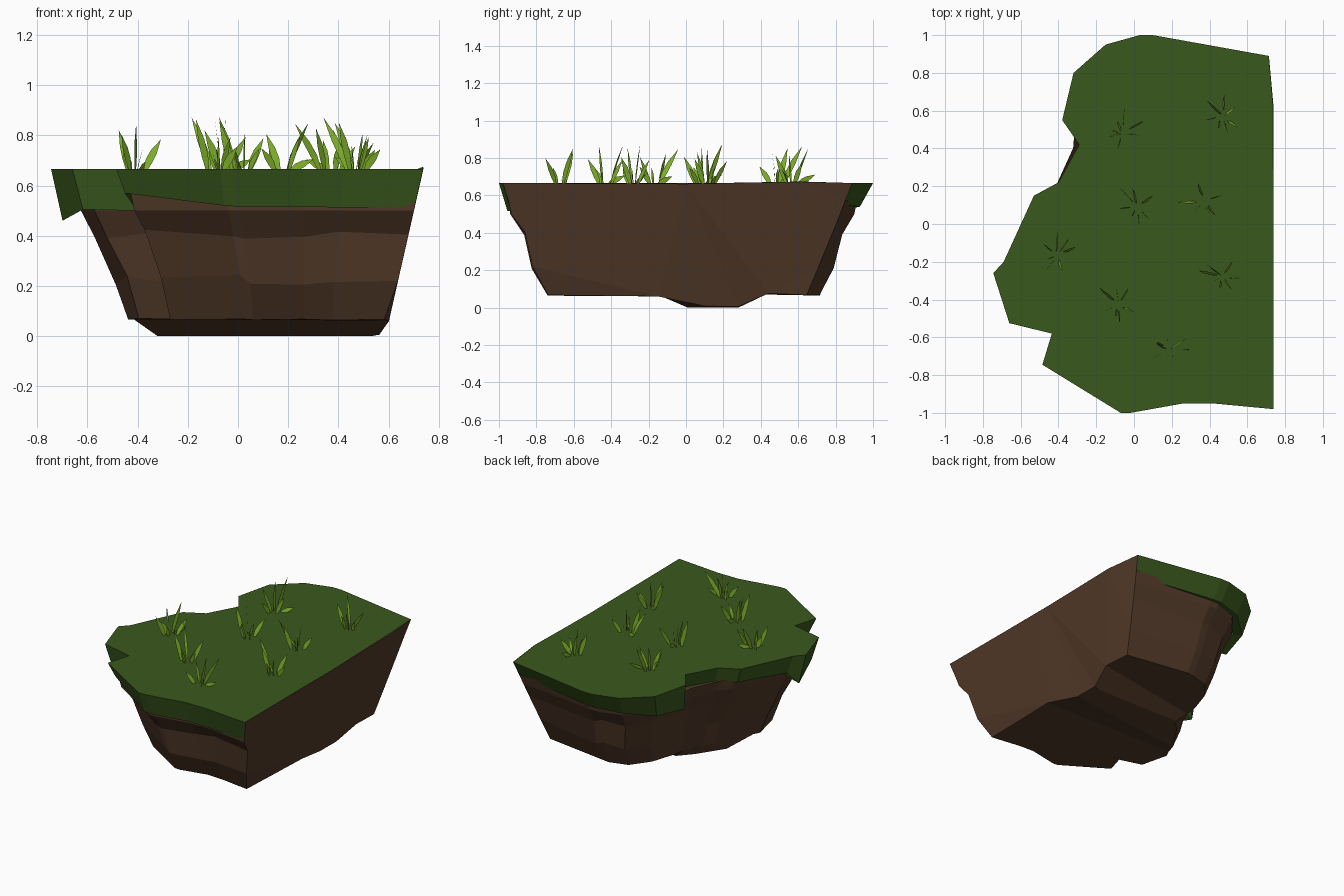
import bpy, bmesh, math, random
from mathutils import Vector

if "Cube" in bpy.data.objects:
    bpy.data.objects.remove(bpy.data.objects["Cube"])

random.seed(11)


def material(name, rgb):
    m = bpy.data.materials.new(name)
    m.diffuse_color = (*rgb, 1)
    m.use_nodes = True
    m.node_tree.nodes["Principled BSDF"].inputs["Base Color"].default_value = m.diffuse_color
    return m


TURF = material("turf green", (0.041, 0.098, 0.0125))
SOIL = material("soil brown", (0.085, 0.042, 0.022))
BLADE = material("blade green", (0.22, 0.45, 0.025))


def make_object(name, bm, mat, fix_normals=True):
    if fix_normals:
        bmesh.ops.recalc_face_normals(bm, faces=bm.faces)
    me = bpy.data.meshes.new(name)
    bm.to_mesh(me)
    bm.free()
    me.materials.append(mat)
    ob = bpy.data.objects.new(name, me)
    bpy.context.collection.objects.link(ob)
    return ob


# Plan outline from the front right corner, round the left, to the back right
# corner: x, y and the height of the turf's lower hem
OUTLINE = [
    (0.737, -0.98, 0.515), (0.42, -0.95, 0.513), (0.26, -0.95, 0.515), (-0.02, -1.0, 0.517),
    (-0.07, -1.0, 0.52), (-0.485, -0.745, 0.57), (-0.435, -0.58, 0.50), (-0.66, -0.525, 0.505),
    (-0.745, -0.26, 0.46), (-0.69, -0.20, 0.54), (-0.53, 0.15, 0.56), (-0.40, 0.22, 0.56),
    (-0.29, 0.42, 0.56), (-0.38, 0.55, 0.48), (-0.32, 0.80, 0.50), (-0.15, 0.95, 0.53),
    (0.03, 1.0, 0.54), (0.10, 1.0, 0.54), (0.712, 0.89, 0.55)]
# The soil follows the same outline but with a shallower notch
SMOOTHED = {8: (-0.72, -0.26), 11: (-0.46, 0.24), 12: (-0.37, 0.44),
            13: (-0.36, 0.57), 14: (-0.29, 0.78)}
TOP = 0.666
LAST = len(OUTLINE) - 1


def wall_x(y, z):
    """The cut right-hand wall leans inward going down."""
    return 0.738 - 0.225 * (TOP - z) - max(0, y - 0.6) * 0.085


def ring(sx, s_front, s_back, z=None, jitter=0.0, lip=0.0, ends=None):
    """The outline shrunk toward the wall side, its ends kept on the wall."""
    pts = []
    for i, (x, y, hem) in enumerate(OUTLINE):
        h = max(hem, lip) if z is None else z + random.uniform(-jitter, jitter)
        if ends:
            x, y = SMOOTHED.get(i, (x, y))
        px, py = 0.27 + (x - 0.27) * sx, y * (s_front if y < 0 else s_back)
        if i in (0, LAST):
            h = h if z is None else z
            py = ends[i > 0] if ends else py
            px = wall_x(py, h) - (0.02 if lip else 0)
        pts.append(Vector((px, py, h)))
    return pts


def strips(bm, rings):
    rows = [[bm.verts.new(p) for p in r] for r in rings]
    for a, b in zip(rows, rows[1:]):
        for i in range(LAST):
            bm.faces.new((a[i], a[i + 1], b[i + 1], b[i]))
    return rows


# Turf: top sheet, hanging hem and its underside
bm = bmesh.new()
rows = strips(bm, [ring(1, 1, 1, TOP), ring(0.955, 0.955, 0.93),
                   ring(0.88, 0.925, 0.88, lip=0.51)])
bm.faces.new(rows[0] + [bm.verts.new((wall_x(0.62, TOP), 0.62, TOP + 0.008)),
                        bm.verts.new((wall_x(0, TOP), 0, TOP - 0.003))])
make_object("turf", bm, TURF)

# Soil: stacked shrinking rings
bm = bmesh.new()
rows = strips(bm, [ring(0.925, 0.945, 0.915, 0.575, ends=(-0.95, 0.853)),
                   ring(0.905, 0.94, 0.90, 0.50, ends=(-0.935, 0.824)),
                   ring(0.85, 0.865, 0.835, 0.405, 0.02, ends=(-0.862, 0.786)),
                   ring(0.765, 0.825, 0.79, 0.22, 0.025, ends=(-0.82, 0.71)),
                   ring(0.715, 0.74, 0.715, 0.067, 0.004, ends=(-0.738, 0.645))])
base = rows[-1]
base[0].co.x -= 0.02
# Low lump in the underside that the model stands on
w_front, w_back, l_front, l_back = [bm.verts.new((wall_x(y, z) - d, y, z)) for y, z, d in
                                    ((-0.15, 0.06, 0), (0.44, 0.076, 0),
                                     (0.10, 0.008, 0.025), (0.28, 0.006, 0.025))]
low = [bm.verts.new(p) for p in ((-0.32, 0.01, 0), (-0.20, 0.19, 0), (-0.12, 0.28, 0))]
toe = [bm.verts.new((0.53, y, 0)) for y in (0.27, 0.11)]
for f in (base[:10] + [w_front], base[12:] + [w_back],
          [w_front, base[9], low[0], toe[1], l_front], [base[9], base[10], low[0]],
          [base[10], base[11], low[1], low[0]], [base[11], base[12], low[2], low[1]],
          [base[12], w_back, l_back, toe[0], low[2]],
          [l_front, l_back, toe[0], toe[1]], low + toe):
    bm.faces.new(f)
# Cut wall on the right, running up to the turf
crest = [bm.verts.new((wall_x(y, z) + 0.001, y, z)) for y, z in
         ((0.89, TOP), (0.62, TOP + 0.007), (0, TOP - 0.004), (-0.98, TOP))]
wall = bm.faces.new([r[0] for r in rows] + [w_front, l_front, l_back, w_back]
                    + [r[LAST] for r in reversed(rows)] + crest)
bmesh.ops.recalc_face_normals(bm, faces=bm.faces)
bmesh.ops.triangulate(bm, faces=[wall])
make_object("soil", bm, SOIL)


# Grass tufts: pointed blades leaning outward
def blade(bm, base, angle, height, lean, width):
    out = Vector((math.cos(angle), math.sin(angle), 0))
    twist = angle + random.uniform(-0.6, 0.6)
    side = Vector((math.cos(twist), math.sin(twist), -lean / height * 0.8)).normalized()
    left, right = [], []
    for t, w in ((0, 0.45), (0.3, 0.9), (0.6, 0.85)):
        c = base + out * lean * t ** 1.2 + Vector((0, 0, height * t))
        left.append(bm.verts.new(c - side * width * w / 2))
        right.append(bm.verts.new(c + side * width * w / 2))
    tip = bm.verts.new(base + out * lean + Vector((0, 0, height)))
    faces = [bm.faces.new((left[i], right[i], right[i + 1], left[i + 1])) for i in range(2)]
    faces.append(bm.faces.new((left[2], right[2], tip)))
    for f in faces:
        f.normal_update()
        if f.normal.z < 0:
            f.normal_flip()


TUFTS = [(-0.06, 0.48), (0.47, 0.57), (0.02, 0.09), (0.37, 0.12),
         (-0.41, -0.17), (0.47, -0.28), (-0.08, -0.43), (0.18, -0.67)]
BLADES = [(0.205, 0.10), (0.15, 0.06), (0.13, 0.07), (0.19, 0.05),
          (0.09, 0.06), (0.05, 0.09), (0.10, 0.03)]
for n, (x, y) in enumerate(TUFTS):
    bm = bmesh.new()
    turn = random.uniform(0, 6.28)
    for k, (h, lean) in enumerate(BLADES):
        a = turn + k * 2.4 + random.uniform(-0.3, 0.3)
        r = random.uniform(0.015, 0.045)
        root = Vector((x + r * math.cos(a), y + r * math.sin(a), TOP - 0.006))
        blade(bm, root, a, h * random.uniform(0.85, 1.08), lean, 0.032)
    make_object(f"grass_tuft_{n + 1}", bm, BLADE, False)
